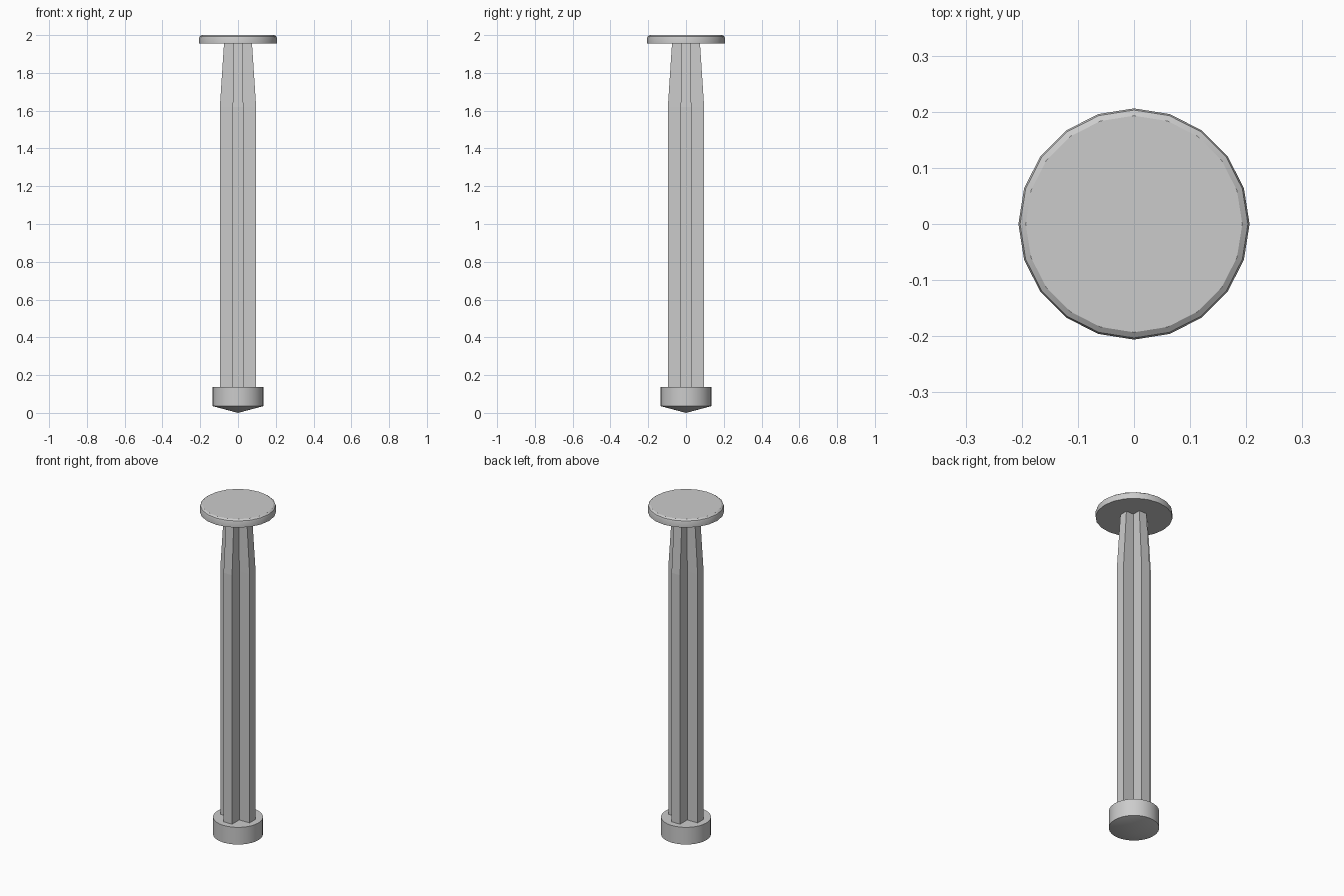
import bpy, bmesh, math

if "Cube" in bpy.data.objects:
    bpy.data.objects.remove(bpy.data.objects["Cube"])


def finish(name, bm, smooth=None):
    bmesh.ops.remove_doubles(bm, verts=bm.verts, dist=1e-5)
    bmesh.ops.recalc_face_normals(bm, faces=bm.faces)
    mesh = bpy.data.meshes.new(name)
    bm.to_mesh(mesh)
    bm.free()
    obj = bpy.data.objects.new(name, mesh)
    bpy.context.collection.objects.link(obj)
    if smooth:
        bpy.ops.object.select_all(action='DESELECT')
        obj.select_set(True)
        bpy.context.view_layer.objects.active = obj
        bpy.ops.object.shade_smooth_by_angle(angle=math.radians(smooth))
    return obj


def loft(name, rings, tip=None, smooth=None):
    """Skin a stack of rings; close the bottom with a tip point or a flat cap."""
    bm = bmesh.new()
    loops = [[bm.verts.new(p) for p in ring] for ring in rings]
    n = len(loops[0])
    for low, high in zip(loops, loops[1:]):
        for i in range(n):
            j = (i + 1) % n
            bm.faces.new((low[i], low[j], high[j], high[i]))
    bm.faces.new(loops[-1])
    if tip is None:
        bm.faces.new(loops[0][::-1])
    else:
        point = bm.verts.new((0, 0, tip))
        for i in range(n):
            bm.faces.new((loops[0][(i + 1) % n], loops[0][i], point))
    return finish(name, bm, smooth)


def circle(r, z, sides):
    return [(r * math.cos(math.tau * i / sides), r * math.sin(math.tau * i / sides), z)
            for i in range(sides)]


def cross(a, t, z):
    pts = []
    for k in range(4):
        c, s = round(math.cos(k * math.pi / 2)), round(math.sin(k * math.pi / 2))
        pts += [(c * x - s * y, s * x + c * y, z) for x, y in ((a, -t), (a, t), (t, t))]
    return pts


# Thumb disc with softened upper rim
loft("thumb_disc", [circle(0.206, 1.955, 20), circle(0.206, 1.984, 20),
                    circle(0.203, 1.993, 20), circle(0.193, 2.0, 20)], smooth=35)

# Cross-section shaft, tapering towards the disc
loft("ribbed_shaft", [cross(0.096, 0.028, 0.135), cross(0.096, 0.028, 1.62),
                      cross(0.074, 0.025, 1.957)])

# Stopper with shallow conical tip
loft("stopper", [circle(0.135, 0.036, 32), circle(0.135, 0.138, 32)], tip=0.0, smooth=35)
